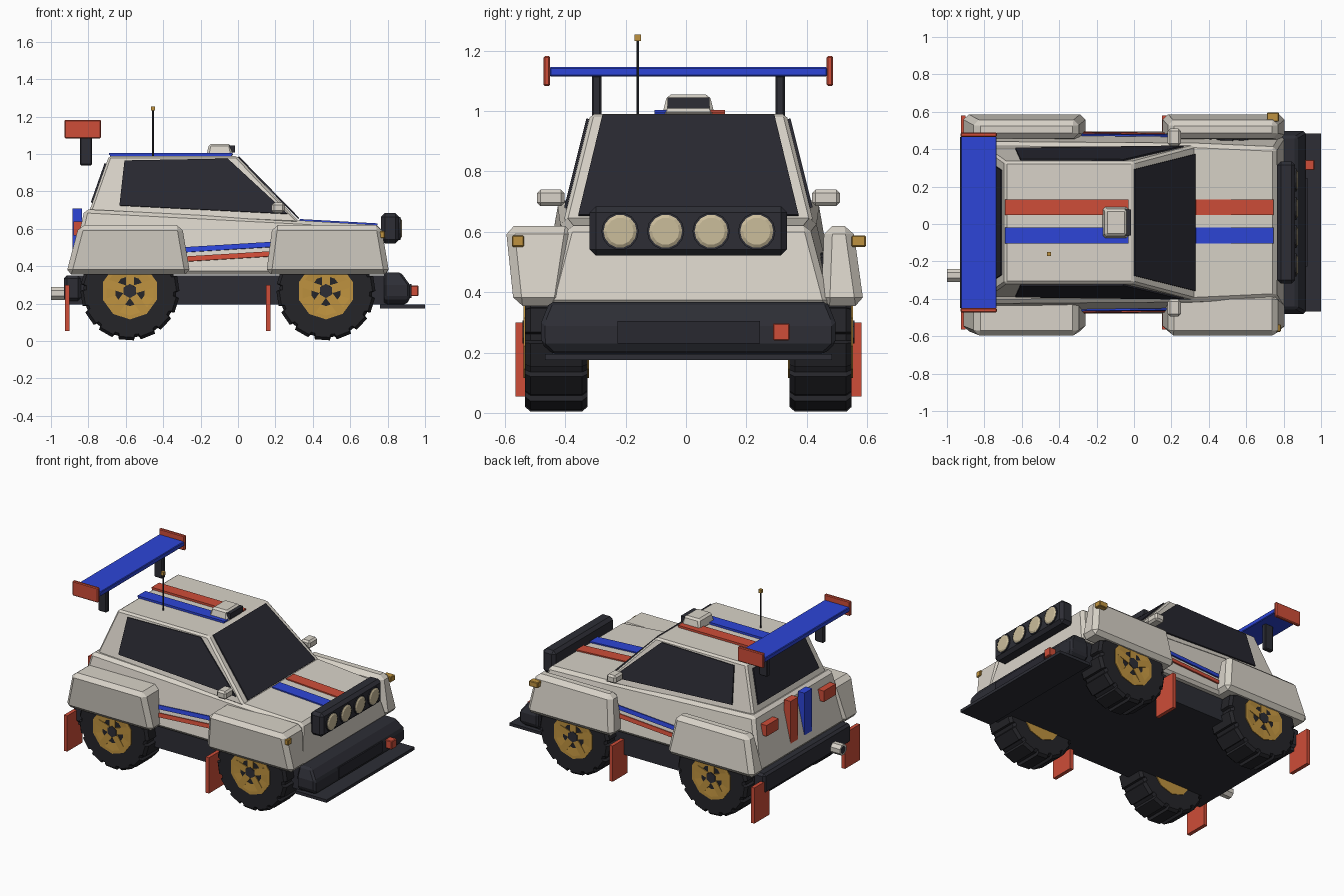
import bpy, bmesh
from math import sin, cos, pi, tau
from mathutils import Vector

cube = bpy.data.objects.get("Cube")
if cube:
    bpy.data.objects.remove(cube)

Y0 = 0.008  # sideways shift that centres the whole vehicle


def material(name, r, g, b):
    m = bpy.data.materials.new(name)
    m.use_nodes = True
    m.diffuse_color = (r, g, b, 1)
    m.node_tree.nodes["Principled BSDF"].inputs["Base Color"].default_value = (r, g, b, 1)
    return m


PAINT = material("warm white paint", 0.69, 0.65, 0.58)
TRIM = material("dark trim", 0.026, 0.027, 0.036)
GLASS = material("dark glass", 0.021, 0.021, 0.030)
RUBBER = material("black rubber", 0.018, 0.018, 0.022)
BLUE = material("blue", 0.026, 0.06, 0.68)
RED = material("red", 0.62, 0.075, 0.04)
GOLD = material("gold", 0.52, 0.29, 0.05)
CREAM = material("cream lens", 0.60, 0.51, 0.33)


def loft(name, rings, mat, bevel=0.0):
    """Closed solid through a list of matching point rings."""
    bm = bmesh.new()
    loops = [[bm.verts.new((x, y + Y0, z)) for x, y, z in ring] for ring in rings]
    n = len(loops[0])
    for a, b in zip(loops, loops[1:]):
        for i in range(n):
            j = (i + 1) % n
            bm.faces.new((a[i], a[j], b[j], b[i]))
    bm.faces.new(loops[0][::-1])
    bm.faces.new(loops[-1])
    bmesh.ops.recalc_face_normals(bm, faces=bm.faces)
    mesh = bpy.data.meshes.new(name)
    bm.to_mesh(mesh)
    bm.free()
    mesh.materials.append(mat)
    ob = bpy.data.objects.new(name, mesh)
    bpy.context.collection.objects.link(ob)
    if bevel:
        mod = ob.modifiers.new("Chamfer", "BEVEL")
        mod.width = bevel
        mod.segments = 1
        mod.limit_method = "ANGLE"
    return ob


def rect(x0, x1, y0, y1, z):
    return [(x0, y0, z), (x1, y0, z), (x1, y1, z), (x0, y1, z)]


def box(name, xs, ys, zs, mat, bevel=0.0):
    return loft(name, [rect(*xs, *ys, z) for z in zs], mat, bevel)


def plate(name, corners, mat, t=0.009):
    """Thin plate centred on a quad."""
    c = [Vector(p) for p in corners]
    off = (c[2] - c[0]).cross(c[3] - c[1]).normalized() * t / 2
    return loft(name, [[p - off for p in c], [p + off for p in c]], mat)


def circle(axis, centre, r, n, turn=0.0):
    cx, cy, cz = centre
    pts = [(r * cos(tau * (i + turn) / n), r * sin(tau * (i + turn) / n)) for i in range(n)]
    if axis == "X":
        return [(cx, cy + u, cz + v) for u, v in pts]
    if axis == "Y":
        return [(cx + u, cy, cz + v) for u, v in pts]
    return [(cx + u, cy + v, cz) for u, v in pts]


# Main hull with sloping hood
def section(xb, xt, zt, hb, ht):
    return [(xb, -hb, 0.355), (xb, hb, 0.355), (xt, ht, zt), (xt, -ht, zt)]


loft("hull", [section(-0.90, -0.82, 0.705, 0.49, 0.43),
              section(0.33, 0.33, 0.645, 0.49, 0.42),
              section(0.805, 0.76, 0.62, 0.47, 0.40)], PAINT, 0.02)
box("chassis", (-0.90, 0.80), (-0.45, 0.45), (0.195, 0.35), TRIM)


# Cabin
def side_y(z):
    return 0.40 - (z - 0.69) * 0.25


def cabin_ring(xr, zr, xf, zf):
    return [(xr, -side_y(zr), zr), (xf, -side_y(zf), zf), (xf, side_y(zf), zf), (xr, side_y(zr), zr)]


loft("cabin", [cabin_ring(-0.80, 0.68, 0.335, 0.63), cabin_ring(-0.69, 0.99, -0.005, 0.99)], PAINT, 0.012)
for s, side in ((1, "left"), (-1, "right")):
    outline = [(-0.607, 0.965), (-0.055, 0.975), (0.265, 0.68), (-0.634, 0.725)]
    plate(side + "_window", [(x, s * (side_y(z) + 0.005), z) for x, z in outline], GLASS)
plate("windshield", [(0.002, -0.285, 0.985), (0.002, 0.285, 0.985),
                     (0.325, 0.365, 0.655), (0.325, -0.365, 0.655)], GLASS)
plate("rear_window", [(-0.709, -0.28, 0.95), (-0.709, 0.28, 0.95),
                      (-0.783, 0.33, 0.74), (-0.783, -0.33, 0.74)], GLASS)

# Racing stripes over roof, hood and tail
for name, mat, y0, y1 in (("red", RED, 0.04, 0.122), ("blue", BLUE, -0.112, -0.027)):
    plate(name + "_roof_stripe", rect(-0.69, -0.03, y0, y1, 1.0), mat)
    box(name + "_roof_stripe_base", (-0.685, -0.035), (y0, y1), (0.988, 0.997), mat)
    plate(name + "_hood_stripe", [(0.33, y0, 0.648), (0.745, y0, 0.625),
                                  (0.745, y1, 0.625), (0.33, y1, 0.648)], mat)
    box(name + "_tail_stripe", (-0.885, -0.835), (y0, y1), (0.41, 0.71), mat)

# Arched side stripes on the doors
for s, side in ((1, "left"), (-1, "right")):
    for name, mat, z in (("blue", BLUE, 0.475), ("red", RED, 0.425)):
        pts = [(-0.28, z), (0.18, z + 0.028), (0.18, z + 0.055), (-0.28, z + 0.027)]
        plate(f"{side}_{name}_door_stripe",
              [(px, s * (0.494 - (pz - 0.355) * 0.18), pz) for px, pz in pts], mat)

# Box fenders, both leaning the same way
for name, low, high in (("front", (0.15, 0.81), (0.185, 0.765)), ("rear", (-0.92, -0.255), (-0.85, -0.30))):
    loft("right_" + name + "_fender", [rect(*low, -0.578, -0.42, 0.355),
                                       rect(*high, -0.606, -0.38, 0.62)], PAINT, 0.028)
    loft("left_" + name + "_fender", [rect(*low, 0.44, 0.582, 0.355),
                                      rect(*high, 0.45, 0.545, 0.62)], PAINT, 0.028)


# Wheels with blocky tread, dished rim and hub
def wheel(name, x, s):
    yc, z, blocks = s * 0.438, 0.268, 14

    def tread(y, k):
        ring = []
        for i in range(blocks):
            for f, r in ((0.0, 0.265), (0.68, 0.265), (0.74, 0.248), (0.94, 0.248)):
                a = tau * (i + f) / blocks
                ring.append((x + k * r * cos(a), yc + s * y, z + k * r * sin(a)))
        return ring

    loft(name + "_tyre", [tread(-0.103, 0.94), tread(-0.085, 1), tread(0.085, 1), tread(0.103, 0.94)], RUBBER)
    dish = ((-0.108, 0.152), (0.108, 0.152), (0.108, 0.132), (0.098, 0.03))
    loft(name + "_rim", [circle("Y", (x, yc + s * y, z), r, 10, 0.5) for y, r in dish], GOLD)
    loft(name + "_hub", [circle("Y", (x, yc + s * y, z), 0.038, 6, 0.5) for y in (0.09, 0.112)], TRIM)
    for i in range(5):
        a = tau * i / 5 + pi / 2
        d, w = Vector((cos(a), 0, sin(a))), Vector((-sin(a), 0, cos(a))) * 0.022
        c = Vector((x, yc + s * 0.104, z))
        plate(f"{name}_spoke_{i}", [c + d * 0.03 - w, c + d * 0.135 - w,
                                    c + d * 0.135 + w, c + d * 0.03 + w], GOLD, 0.008)


for s, side in ((1, "left"), (-1, "right")):
    wheel(side + "_front_wheel", 0.47, s)
    wheel(side + "_rear_wheel", -0.578, s)
    ys = sorted((s * 0.41, s * 0.573))
    for name, x in (("front", 0.15), ("rear", -0.925)):
        box(f"{side}_{name}_mud_flap", (x, x + 0.025), ys, (0.055, 0.30), RED)
    # Mirror, tail lamp, spoiler post and end plate
    box(side + "_mirror", (0.18, 0.25), sorted((s * 0.41, s * 0.502)), (0.685, 0.74), PAINT, 0.012)
    box(side + "_tail_lamp", (-0.88, -0.83), sorted((s * 0.245, s * 0.375)), (0.565, 0.64), RED)
    box(side + "_spoiler_post", (-0.845, -0.78), sorted((s * 0.288, s * 0.32)), (0.94, 1.12), TRIM, 0.006)
    box(side + "_spoiler_end", (-0.927, -0.733), sorted((s * 0.458, s * 0.48)), (1.083, 1.183), RED, 0.005)
box("spoiler_wing", (-0.925, -0.735), (-0.46, 0.46), (1.115, 1.146), BLUE, 0.004)

# Corner marker lamps
box("left_marker_lamp", (0.71, 0.775), (0.54, 0.588), (0.55, 0.588), GOLD, 0.004)
box("right_marker_lamp", (0.71, 0.785), (-0.585, -0.545), (0.55, 0.588), GOLD, 0.004)

# Front bumper, skid plate, grille panel and tow block
loft("front_bumper", [rect(0.78, 0.90, -0.45, 0.45, 0.195), rect(0.78, 0.92, -0.488, 0.488, 0.23),
                      rect(0.78, 0.92, -0.488, 0.488, 0.30), rect(0.78, 0.87, -0.46, 0.46, 0.368)], TRIM, 0.012)
box("skid_plate", (0.76, 1.0), (-0.476, 0.476), (0.175, 0.195), TRIM)
plate("bumper_panel", [(0.922, -0.235, 0.23), (0.922, 0.237, 0.23),
                       (0.922, 0.237, 0.305), (0.922, -0.235, 0.305)], GLASS)
box("tow_block", (0.90, 0.965), (0.28, 0.335), (0.24, 0.297), RED, 0.004)

# Light bar with four round lamps
box("light_bar", (0.765, 0.862), (-0.327, 0.327), (0.522, 0.684), TRIM, 0.02)
for i in range(4):
    y = -0.2265 + 0.151 * i
    loft(f"lamp_bezel_{i}", [circle("X", (x, y, 0.602), 0.062, 14) for x in (0.85, 0.868)], TRIM)
    loft(f"lamp_lens_{i}", [circle("X", (x, y, 0.602), r, 14)
                            for x, r in ((0.85, 0.055), (0.87, 0.055), (0.876, 0.045))], CREAM)

# Rear bumper and exhaust
box("rear_bumper", (-0.93, -0.84), (-0.47, 0.47), (0.215, 0.35), TRIM, 0.015)
loft("exhaust_pipe", [circle("X", (x, -0.283, 0.255), 0.038, 8, 0.5) for x in (-0.88, -1.0)], PAINT)
loft("exhaust_bore", [circle("X", (x, -0.283, 0.255), 0.026, 8, 0.5) for x in (-0.99, -1.001)], TRIM)

# Roof scoop and antenna
loft("roof_scoop", [rect(-0.17, -0.025, -0.088, 0.088, 0.985),
                    rect(-0.155, -0.04, -0.07, 0.07, 1.055)], PAINT, 0.012)
box("scoop_intake", (-0.06, -0.015), (-0.07, 0.07), (1.008, 1.045), TRIM)
loft("antenna_mast", [circle("Z", (-0.455, -0.168, z), 0.005, 6) for z in (0.98, 1.24)], TRIM)
box("antenna_tip", (-0.466, -0.444), (-0.179, -0.157), (1.232, 1.254), GOLD)
